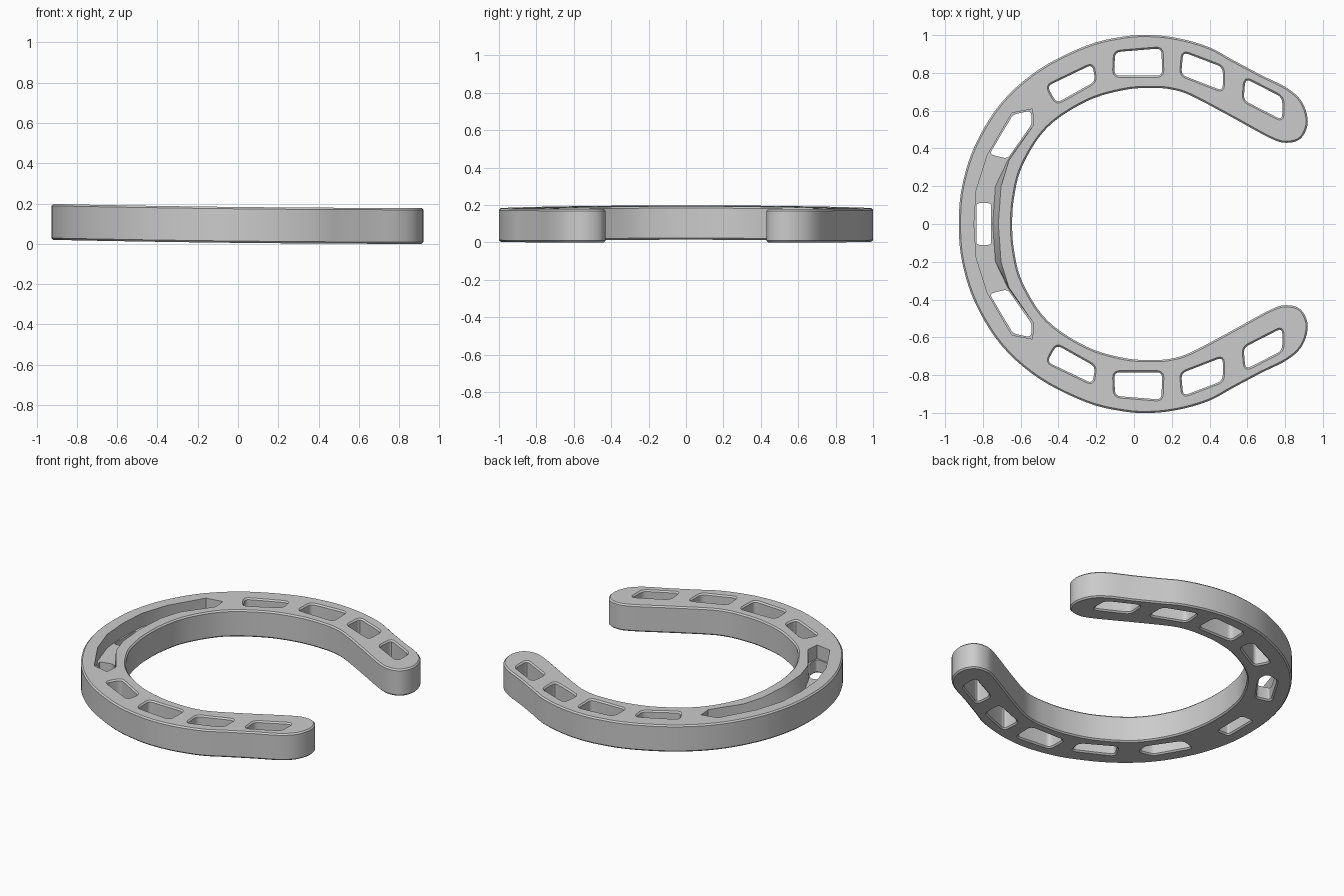
import bpy, bmesh
from mathutils import Vector

if "Cube" in bpy.data.objects:
    bpy.data.objects.remove(bpy.data.objects["Cube"])

T = 0.178      # shoe thickness
E = 0.009      # eased edge size
FLOOR = 0.088  # height of the groove floor


def mirror_loop(pts):
    return [(x, -y) for x, y in reversed(pts)]


def smooth_path(pts, steps=5):
    """Closed Catmull-Rom through the points."""
    p = [Vector(q) for q in pts]
    n, out = len(p), []
    for i in range(n):
        a, b, c, d = p[i - 1], p[i], p[(i + 1) % n], p[(i + 2) % n]
        for k in range(steps):
            t = k / steps
            out.append(0.5 * (2 * b + (c - a) * t + (2 * a - 5 * b + 4 * c - d) * t * t
                              + (3 * b - a - 3 * c + d) * t ** 3))
    return out


def round_corners(pts, r=0.03, steps=4):
    """Polygon with rounded corners."""
    p = [Vector(q) for q in pts]
    n, out = len(p), []
    for i in range(n):
        a, b, c = p[i - 1], p[i], p[(i + 1) % n]
        s = b + (a - b).normalized() * min(r, (a - b).length * 0.45)
        e = b + (c - b).normalized() * min(r, (c - b).length * 0.45)
        for k in range(steps + 1):
            t = k / steps
            out.append(s * (1 - t) ** 2 + b * 2 * t * (1 - t) + e * t * t)
    return out


def grow(loop, d):
    """Offset a closed loop outward by d."""
    n = len(loop)
    area = sum(loop[i - 1].x * loop[i].y - loop[i].x * loop[i - 1].y for i in range(n))
    sign = 1 if area > 0 else -1
    out = []
    for i in range(n):
        t = (loop[(i + 1) % n] - loop[i - 1]).normalized()
        out.append(loop[i] + Vector((t.y, -t.x)) * d * sign)
    return out


bm = bmesh.new()


def ring(loop, z):
    return [bm.verts.new((v[0], v[1], z)) for v in loop]


def wall(rings):
    """Quads between successive rings."""
    for a, b in zip(rings, rings[1:]):
        n = len(a)
        for i in range(n):
            j = (i + 1) % n
            bm.faces.new((a[i], a[j], b[j], b[i]))


def cap(rings):
    """Flat face bounded by the rings, the inner ones being holes."""
    edges = []
    for r in rings:
        for i in range(len(r)):
            pair = (r[i - 1], r[i])
            edges.append(bm.edges.get(pair) or bm.edges.new(pair))
    bmesh.ops.triangle_fill(bm, use_beauty=True, use_dissolve=False, edges=edges, normal=(0, 0, 1))


# outline of the shoe: outer toe to heel tip, inner edge back to toe
outer = [(-0.91, 0.2), (-0.84, 0.42), (-0.70, 0.645), (-0.5, 0.82), (-0.25, 0.945),
         (-0.05, 0.993), (0.1, 1.0), (0.25, 0.98), (0.4, 0.935), (0.52, 0.87), (0.67, 0.79),
         (0.81, 0.72), (0.89, 0.645), (0.92, 0.54), (0.885, 0.455), (0.81, 0.43), (0.72, 0.455)]
inner = [(0.5, 0.575), (0.3, 0.68), (0.2, 0.712), (0.1, 0.72), (-0.05, 0.71), (-0.25, 0.65),
         (-0.46, 0.51), (-0.59, 0.31), (-0.635, 0.14)]
half = outer + inner
outline = smooth_path([(-0.927, 0)] + half + [(-0.645, 0)] + mirror_loop(half))

# nail holes on one branch, mirrored to the other
nail_holes = [
    [(0.26, 0.91), (0.47, 0.83), (0.47, 0.705), (0.25, 0.79)],
    [(0.59, 0.77), (0.785, 0.67), (0.785, 0.55), (0.58, 0.655)],
    [(-0.10, 0.91), (0.145, 0.93), (0.15, 0.785), (-0.105, 0.785)],
    [(-0.46, 0.73), (-0.22, 0.845), (-0.205, 0.755), (-0.41, 0.64)],
]
# holes that open into the groove floor
toe_side = [(-0.765, 0.37), (-0.64, 0.58), (-0.545, 0.60), (-0.54, 0.53), (-0.67, 0.345)]
toe_mid = [(-0.835, -0.11), (-0.835, 0.11), (-0.757, 0.11), (-0.757, -0.11)]

bottom, top, floor = [], [], []

# outer wall with eased edges
small = grow(outline, -E)
rs = [ring(small, 0), ring(outline, E), ring(outline, T - E), ring(small, T)]
wall(rs)
bottom.append(rs[0])
top.append(rs[3])

# through holes
for h in nail_holes + [mirror_loop(h) for h in nail_holes]:
    lp = round_corners(h)
    big = grow(lp, E)
    rs = [ring(big, 0), ring(lp, E), ring(lp, T - E), ring(big, T)]
    wall(rs)
    bottom.append(rs[0])
    top.append(rs[3])

# holes from the groove floor down
for h, r in ((toe_side, 0.025), (mirror_loop(toe_side), 0.025), (toe_mid, 0.015)):
    lp = round_corners(h, r)
    rs = [ring(grow(lp, E), 0), ring(lp, E), ring(lp, FLOOR)]
    wall(rs)
    bottom.append(rs[0])
    floor.append(rs[2])

# toe groove: steep outer wall, sloped inner wall (x, y, inward shift of the floor)
g = [(-0.835, 0.18, 0), (-0.776, 0.365, 0), (-0.646, 0.588, 0), (-0.538, 0.609, 0),
     (-0.531, 0.525, 0), (-0.662, 0.337, 0.006), (-0.704, 0.2, 0.03)]
g = [(-0.847, 0, 0)] + g + [(-0.718, 0, 0.03)] + [(x, -y, s) for x, y, s in reversed(g)]
g_floor = ring([(x - s, y) for x, y, s in g], FLOOR)
g_top = ring(g, T)
wall([g_floor, g_top])
floor.insert(0, g_floor)
top.append(g_top)

for group in (bottom, top, floor):
    cap(group)
bmesh.ops.recalc_face_normals(bm, faces=bm.faces)

# toe curls up slightly
for v in bm.verts:
    v.co.z += 0.02 * (max(0, 0.92 - v.co.x) / 1.85) ** 2

me = bpy.data.meshes.new("horseshoe")
bm.to_mesh(me)
bm.free()
shoe = bpy.data.objects.new("horseshoe", me)
bpy.context.collection.objects.link(shoe)
bpy.context.view_layer.objects.active = shoe
shoe.select_set(True)
bpy.ops.object.shade_smooth_by_angle(angle=0.6)
